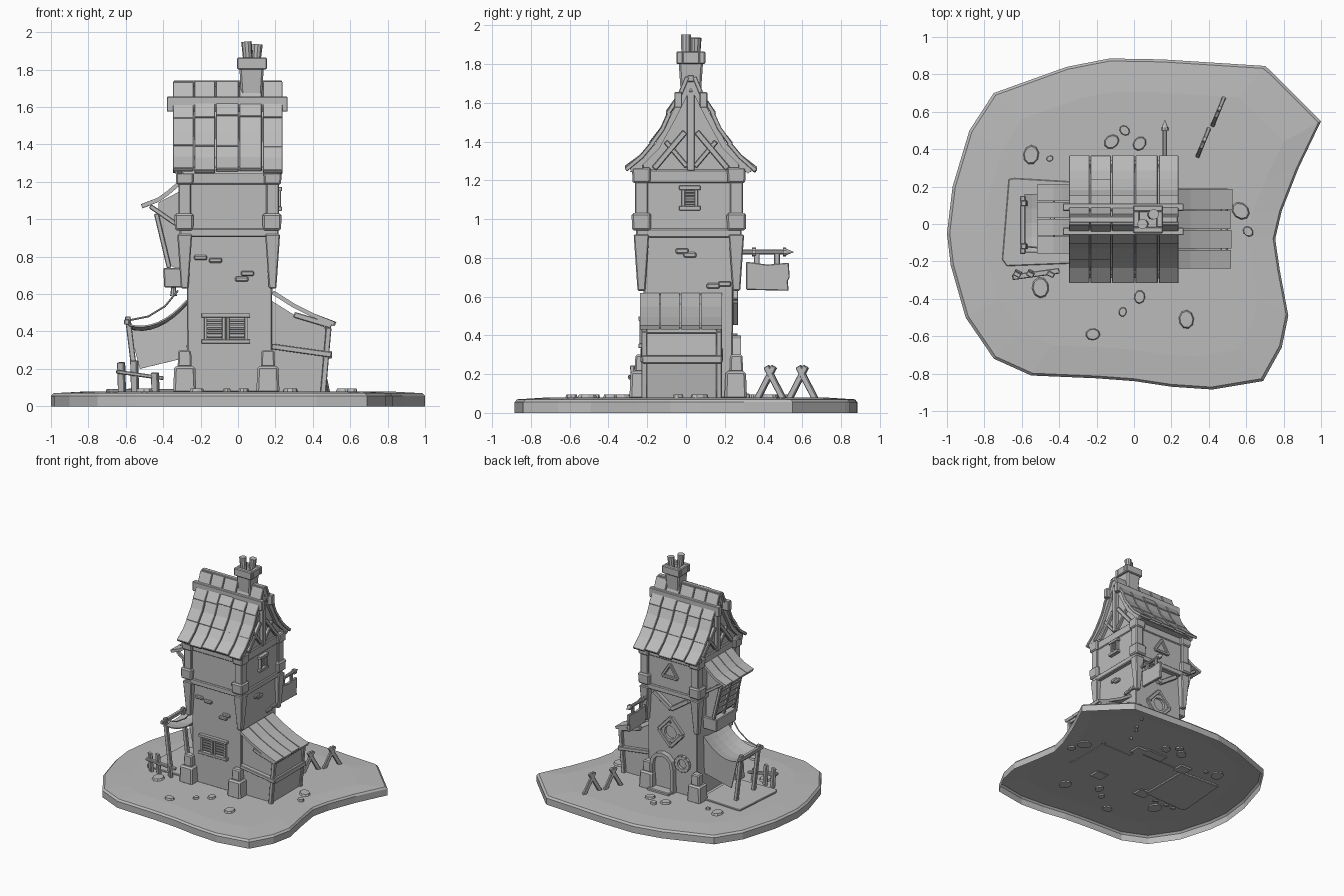
import bpy, bmesh, math, random
from mathutils import Vector, Matrix

if "Cube" in bpy.data.objects:
    bpy.data.objects.remove(bpy.data.objects["Cube"])
random.seed(4)

mat = bpy.data.materials.new("plain grey")
mat.diffuse_color = (0.5, 0.5, 0.5, 1)
mat.use_nodes = True
mat.node_tree.nodes["Principled BSDF"].inputs["Base Color"].default_value = mat.diffuse_color

def finish(name, bm, bevel=0.0):
    bmesh.ops.recalc_face_normals(bm, faces=bm.faces)
    me = bpy.data.meshes.new(name)
    bm.to_mesh(me)
    bm.free()
    me.materials.append(mat)
    ob = bpy.data.objects.new(name, me)
    bpy.context.collection.objects.link(ob)
    if bevel:
        m = ob.modifiers.new("bevel", 'BEVEL')
        m.width, m.segments, m.limit_method = bevel, 1, 'ANGLE'
    return ob

def beam(name, p, q, w, d=None, top=1.0, bevel=0.004):
    """Rectangular bar from p to q, end scaled by top."""
    p, q = Vector(p), Vector(q)
    bm = bmesh.new()
    bmesh.ops.create_cube(bm, size=1)
    L = (q - p).length
    for v in bm.verts:
        s = top if v.co.z > 0 else 1
        v.co = Vector((v.co.x * w * s, v.co.y * (d or w) * s, v.co.z * L))
    bm.transform(Matrix.Translation((p + q) / 2) @ (q - p).to_track_quat('Z', 'Y').to_matrix().to_4x4())
    return finish(name, bm, bevel)

def box(name, x0, x1, y0, y1, z0, z1, grow=0.0, bevel=0.006):
    """Box whose top grows outward by grow."""
    bm = bmesh.new()
    bmesh.ops.create_cube(bm, size=1)
    for v in bm.verts:
        up = v.co.z > 0
        g = grow if up else 0
        v.co = Vector((x1 + g if v.co.x > 0 else x0 - g, y1 + g if v.co.y > 0 else y0 - g, z1 if up else z0))
    return finish(name, bm, bevel)

def prism(name, pts, axis, a, b, bevel=0.0):
    """Outline extruded along an axis from a to b."""
    put = {'x': lambda u, v, t: (t, u, v), 'y': lambda u, v, t: (u, t, v), 'z': lambda u, v, t: (u, v, t)}[axis]
    bm = bmesh.new()
    lo = [bm.verts.new(put(u, v, a)) for u, v in pts]
    hi = [bm.verts.new(put(u, v, b)) for u, v in pts]
    bm.faces.new(lo)
    bm.faces.new(hi)
    n = len(pts)
    for i in range(n):
        bm.faces.new((lo[i], lo[(i + 1) % n], hi[(i + 1) % n], hi[i]))
    return finish(name, bm, bevel)

def ribbon(name, pts, t, axis, a, b, bevel=0.0):
    """Path thickened by t to its left, then extruded."""
    P = [Vector(p) for p in pts]
    off = []
    for i, p in enumerate(P):
        d = (P[min(i + 1, len(P) - 1)] - P[max(i - 1, 0)]).normalized()
        off.append(p + Vector((-d.y, d.x)) * t)
    return prism(name, [tuple(p) for p in P + off[::-1]], axis, a, b, bevel)

def cyl(name, p, q, r, r2=None, n=10):
    p, q = Vector(p), Vector(q)
    bm = bmesh.new()
    bmesh.ops.create_cone(bm, cap_ends=True, segments=n, radius1=r, radius2=r if r2 is None else r2, depth=(q - p).length)
    bm.transform(Matrix.Translation((p + q) / 2) @ (q - p).to_track_quat('Z', 'Y').to_matrix().to_4x4())
    return finish(name, bm)

# ground island: open shell with a chamfered rim
outline = [(-.75, .7), (-.36, .84), (-.13, .885), (.15, .88), (.7, .845), (.73, .82), (1, .55), (.88, .3), (.79, .07),
           (.755, -.08), (.78, -.25), (.825, -.49), (.79, -.66), (.69, -.84), (.42, -.885), (.2, -.87), (0, -.84),
           (-.2, -.825), (-.55, -.81), (-.75, -.72), (-.9, -.5), (-.98, -.22), (-1, -.05), (-.97, .2), (-.88, .5)]
bm = bmesh.new()
rings = [[bm.verts.new((x * s, y * s, z)) for x, y in outline] for s, z in ((1, 0), (1, .055), (.985, .07), (.8, .08))]
for lo, hi in zip(rings, rings[1:]):
    for i in range(len(lo)):
        j = (i + 1) % len(lo)
        bm.faces.new((lo[i], lo[j], hi[j], hi[i]))
bm.faces.new(rings[-1])
finish("ground", bm)

# flat stones
for x, y, r in [(-.55, .37, .06), (-.12, .44, .05), (-.05, .5, .035), (.03, .43, .047), (-.45, .35, .022), (.57, .07, .06),
                (.61, -.04, .035), (.28, -.51, .058), (.03, -.39, .042), (-.06, -.47, .03), (-.22, -.59, .045), (-.5, -.34, .065)]:
    bm = bmesh.new()
    bmesh.ops.create_cone(bm, cap_ends=True, segments=9, radius1=r, radius2=r * .75, depth=.03)
    bm.transform(Matrix.Translation((x, y, .08)) @ Matrix.Rotation(random.random() * 6, 4, 'Z') @ Matrix.Diagonal((1, .8, 1, 1)))
    finish("stone", bm)

# tower walls
box("lower_wall", -.27, .18, -.215, .24, .075, .92, .005)
box("upper_wall", -.30, .205, -.245, .275, .92, 1.25)

# corner posts, blocks and footings
for cx, sx in ((-.285, -1), (.185, 1)):
    for cy, sy in ((-.23, -1), (.26, 1)):
        fx, fy = cx if sx < 0 else .16, cy
        box("footing", fx - .062, fx + .062, fy - .062, fy + .055, .07, .215, -.006, .012)
        box("footing_cap", fx - .038, fx + .038, fy - .035, fy + .035, .21, .30, -.004, .008)
        box("lower_post", cx - .02, cx + .02, cy - .02, cy + .02, .63, .92, .02)
        box("corner_block", cx - .052, cx + .045, cy - .048, cy + .048, .94, 1.03, .003, .01)
        box("upper_post", cx - .034, cx + .034, cy - .034, cy + .034, 1.02, 1.2)
        box("post_head", cx - .045, cx + .045, cy - .045, cy + .045, 1.185, 1.265, .004, .008)
# ring beams around the tower
for z0, z1, g in ((.905, .95, .012), (1.185, 1.255, .008)):
    box("ring_beam", -.30 - g, .205 + g, -.245 - g, .275 + g, z0, z1)

# main roof: three overlapping rows of five tiles per side
RY = .025
prof = [(.008, 1.725), (.098, 1.545), (.185, 1.385), (.315, 1.255)]
cols = [-.35, -.235, -.12, .005, .13, .24]
for s in (-1, 1):
    for r in range(3):
        (d0, z0), (d1, z1) = prof[r], prof[r + 1]
        mid = ((d0 + d1) / 2 - .004, (z0 + z1) / 2 - .008)
        for c in range(5):
            j, h = random.uniform(-.008, .008), random.uniform(0, .007)
            path = [(RY + s * d, z + h) for d, z in ((d0, z0), mid, (d1 + .014, z1 - .012 + j))]
            ribbon("roof_tile", path, s * .022, 'x', cols[c] + .003, cols[c + 1] - .003, .003)
    # barge boards under the tile ends
    for x in (-.325, .205):
        ribbon("barge_board", [(RY + s * d, z) for d, z in prof], -s * .03, 'x', x, x + .025)
    # purlin ends
    beam("purlin", (-.38, RY + s * .065, 1.615), (.265, RY + s * .065, 1.615), .04, .08)
    beam("low_purlin", (-.34, RY + s * .27, 1.265), (.23, RY + s * .27, 1.265), .05, .035)
    # gable timbers
    for x in (-.302, .207):
        beam("gable_strut", (x, RY + s * .19, 1.26), (x, RY + s * .03, 1.45), .03)
        beam("gable_brace", (x, RY + s * .02, 1.27), (x, RY + s * .13, 1.40), .025)
gable = [(RY + d, z - .012) for d, z in prof]
prism("gable_wall", [(2 * RY - y, z) for y, z in gable][::-1] + gable, 'x', -.295, .2)
for x in (-.302, .207):
    beam("gable_post", (x, RY, 1.25), (x, RY, 1.66), .045, .04)
beam("ridge_beam", (-.345, RY, 1.725), (.235, RY, 1.725), .035)

# chimney with hollow crown and two pots
box("chimney", .02, .125, -.025, .075, 1.62, 1.84, .015, .01)
for x0, x1, y0, y1 in ((-.005, .155, -.05, -.015), (-.005, .155, .065, .1), (-.005, .03, -.02, .07), (.12, .155, -.02, .07)):
    box("chimney_crown", x0, x1, y0, y1, 1.80, 1.865)
cyl("chimney_pot", (.055, .0, 1.82), (.045, .0, 1.95), .024, .028)
cyl("chimney_pot", (.095, .048, 1.82), (.105, .052, 1.935), .024, .028)

# slatted windows on front and right walls
def window(axis, u0, u1, z0, z1, wall, panes):
    s = -1 if axis == 'y' else 1
    def plate(nm, a, b, c, d, t):
        lo, hi = sorted((wall - s * .01, wall + s * t))
        return box(nm, a, b, lo, hi, c, d, 0, .002) if axis == 'y' else box(nm, lo, hi, a, b, c, d, 0, .002)
    for z in (z0, z1 - .02):
        plate("window_rail", u0 - .01, u1 + .01, z, z + .022, .03)
    w = (u1 - u0) / panes
    for i in range(panes):
        a = u0 + i * w
        plate("shutter_edge", a + .003, a + .02, z0, z1, .024)
        plate("shutter_edge", a + w - .02, a + w - .003, z0, z1, .024)
        for k in range(5):
            z = z0 + .03 + k * (z1 - z0 - .05) / 5
            plate("slat", a + .02, a + w - .02, z, z + .012, .016)
window('y', -.185, .055, .335, .495, -.215, 2)
window('x', -.025, .065, 1.045, 1.17, .205, 1)

# loose bricks
for x, z in ((-.2, .795), (-.12, .78), (.05, .71), (.02, .68)):
    box("brick", x - .035, x + .035, -.235, -.2, z - .013, z + .013)
for y, z in ((-.02, .835), (.02, .815), (.14, .655), (.2, .665)):
    box("brick", .17, .2, y - .033, y + .033, z - .014, z + .014)

# lean-to on the right
prism("lean_to", [(.17, .075), (.455, .075), (.485, .3), (.475, .42), (.33, .47), (.17, .57)], 'y', -.2, .16)
for y in (-.215, .17):
    beam("lean_to_rail", (.18, y, .32), (.5, y, .275), .04, .03)
    beam("lean_to_post", (.455, y, .075), (.485, y, .42), .03)
    beam("lean_to_rafter", (.3, y, .49), (.5, y, .43), .03)
beam("lean_to_cross_rail", (.488, -.225, .275), (.488, .185, .275), .03, .04)
beam("lean_to_eave_beam", (.48, -.225, .425), (.48, .185, .425), .03)
ys = [-.24, -.135, -.03, .075, .19]
for a, b in zip(ys, ys[1:]):
    j = random.uniform(-.008, .008)
    ribbon("lean_to_plank", [(.515 + j, .43), (.4, .475), (.29, .53), (.18, .60)], -.022, 'y', a + .003, b - .003)

# window bay with small roof on the left
prism("bay", [(-.29, .72), (-.36, .75), (-.425, 1.02), (-.425, 1.09), (-.29, 1.16)], 'y', -.09, .15)
for y in (-.1, .03, .16):
    beam("bay_frame", (-.368, y, .74), (-.437, y, 1.03), .025)
for k in range(5):
    x, z = -.378 - k * .0115, .78 + k * .05
    beam("bay_slat", (x, -.09, z), (x, .15, z), .018, .014)
for a, b in zip((-.16, -.065, .03, .12), (-.065, .03, .12, .215)):
    ribbon("bay_roof_plank", [(-.51, 1.055 + random.uniform(-.006, .006)), (-.42, 1.095), (-.37, 1.13), (-.30, 1.19)], .022, 'y', a + .003, b - .003)
for y in (-.13, .185):
    beam("bay_bracket", (-.31, y, .96), (-.47, y, 1.07), .025)
box("planter", -.395, -.27, -.1, .16, .635, .74, .004)
cyl("lantern", (-.345, -.1, .59), (-.345, -.1, .635), .018, .012, 8)

# hanging cloth shelter with frame, rope and mat
bm = bmesh.new()
N = 8
g = []
for i in range(N + 1):
    u = i / N
    x, z = -.275 - .31 * u, .57 - .13 * u - .22 * u * (1 - u)
    g.append([bm.verts.new((x, -.15 + .31 * k / 4, z - .02 * math.sin(math.pi * k / 4))) for k in range(5)]
             + [bm.verts.new((-.275 - .25 * u, .15, .26 - .06 * u))])
for r0, r1 in zip(g, g[1:]):
    for k in range(5):
        bm.faces.new((r0[k], r0[k + 1], r1[k + 1], r1[k]))
cloth = finish("cloth", bm)
cloth.modifiers.new("thickness", 'SOLIDIFY').thickness = .008
for y in (-.12, .11):
    beam("shelter_post", (-.54, y, .07), (-.59, y, .48), .03)
beam("shelter_bar", (-.595, -.16, .45), (-.595, .15, .45), .028)
rope = [(-.58, -.12, .46), (-.48, -.13, .48), (-.39, -.14, .535), (-.32, -.15, .62)]
for p, q in zip(rope, rope[1:]):
    cyl("rope", p, q, .005, n=6)
prism("mat", [(-.67, .24), (-.705, -.19), (-.68, -.225), (-.3, -.21), (-.3, .225), (-.64, .245)], 'z', .065, .092, .004)
# small fence by the shelter
for x, t in ((-.62, .235), (-.55, .245), (-.44, .18)):
    beam("fence_post", (x, -.26, .07), (x - .005, -.27, t), .04, .025)
beam("fence_rail", (-.65, -.285, .185), (-.4, -.25, .15), .03, .02)

# sign on a pointed pole at the back right
cyl("sign_pole", (.165, .24, .83), (.165, .51, .83), .013)
cyl("pole_collar", (.165, .5, .83), (.165, .515, .83), .022)
cyl("pole_tip", (.165, .51, .83), (.165, .555, .83), .02, .001)
cyl("pole_ring", (.165, .34, .83), (.165, .36, .83), .022)
prism("sign_board", [(.31, .635), (.53, .63), (.525, .68), (.535, .70), (.53, .775), (.42, .765), (.31, .78)], 'x', .153, .177, .004)
for y in (.365, .47):
    beam("sign_hanger", (.165, y, .765), (.165, y, .835), .018, .03)

# two crossed trestles at the back right
for x, y in ((.37, .435), (.45, .6)):
    for s in (-1, 1):
        beam("trestle_leg", (x + s * .028, y + s * .068, .07), (x - s * .008, y - s * .02, .24), .022, .032)

# back wall: arched door, round window, brackets and triangle window
arch = [(.11, .08), (.11, .28)] + [(.03 + .08 * math.cos(a * math.pi / 6), .29 + .08 * math.sin(a * math.pi / 6)) for a in range(1, 6)] + [(-.05, .28), (-.05, .08)]
prism("door", arch, 'y', .23, .255)
ribbon("door_frame", arch, -.028, 'y', .23, .285)
box("door_step", -.07, .13, .24, .33, .07, .1)
def ring(name, c, r, t):
    pts = [Vector((c[0] + r * math.cos(a * math.pi / 6), c[1], c[2] + r * math.sin(a * math.pi / 6))) for a in range(13)]
    for p, q in zip(pts, pts[1:]):
        beam(name, p, q, t, t, bevel=0)
ring("porthole_rim", (-.145, .25, .34), .055, .03)
ring("round_window_rim", (-.04, .25, .58), .07, .03)
diamond = [(-.04, .255, .70), (.07, .255, .58), (-.04, .255, .46), (-.15, .255, .58)]
for p, q in zip(diamond, diamond[1:] + diamond[:1]):
    beam("diamond_frame", p, q, .028)
for s in (-1, 1):
    beam("wall_brace", (-.05 + s * .16, .26, .89), (-.05, .26, .78), .035)
tri = [(-.12, .28, 1.05), (.02, .28, 1.05), (-.05, .28, 1.16)]
for p, q in zip(tri, tri[1:] + tri[:1]):
    beam("triangle_window", p, q, .022)
